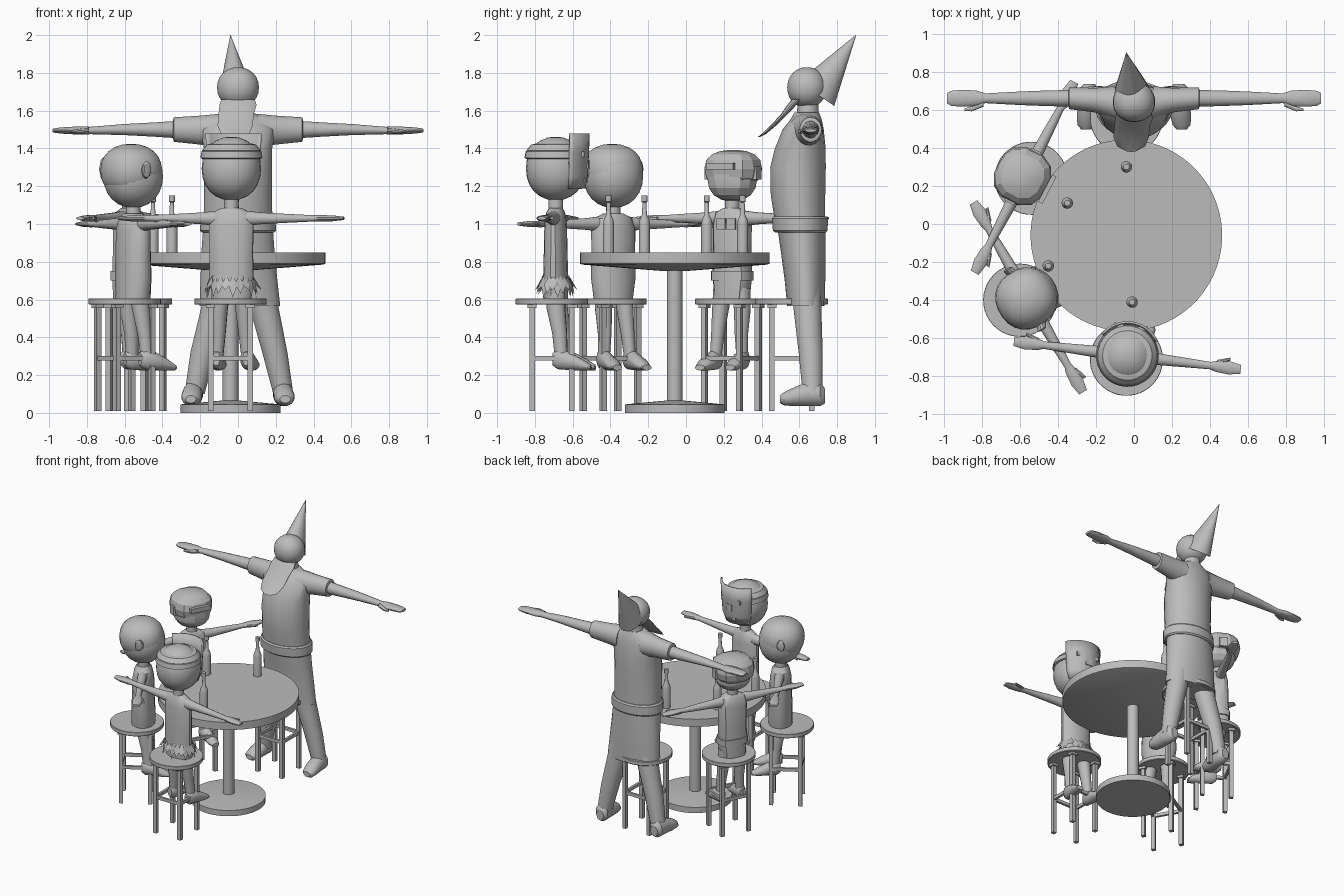
import bpy, bmesh, math
from mathutils import Matrix, Vector

grey = bpy.data.materials.new("plain grey")
grey.diffuse_color = (0.5, 0.5, 0.5, 1)
I = Matrix.Identity(4)


def place(x, y, deg=0):
    return Matrix.Translation((x, y, 0)) @ Matrix.Rotation(math.radians(deg), 4, 'Z')


def finish(name, bm, m=I, angle=35):
    bmesh.ops.transform(bm, matrix=m, verts=bm.verts)
    bmesh.ops.recalc_face_normals(bm, faces=bm.faces)
    me = bpy.data.meshes.new(name)
    bm.to_mesh(me)
    bm.free()
    me.materials.append(grey)
    ob = bpy.data.objects.new(name, me)
    bpy.context.collection.objects.link(ob)
    bpy.ops.object.select_all(action='DESELECT')
    ob.select_set(True)
    bpy.context.view_layer.objects.active = ob
    bpy.ops.object.shade_smooth_by_angle(angle=math.radians(angle))
    return ob


def loft(name, rings, m=I, axis='z', n=16, e=2.0, angle=35):
    """Rings are (x, y, z, ra, rb); e > 2 squares the section off."""
    bm = bmesh.new()
    loops = []
    for x, y, z, ra, rb in rings:
        loop = []
        for i in range(n):
            t = 2 * math.pi * (i + 0.5) / n
            c, s = math.cos(t), math.sin(t)
            a = ra * math.copysign(abs(c) ** (2 / e), c)
            b = rb * math.copysign(abs(s) ** (2 / e), s)
            d = {'z': (a, b, 0), 'x': (0, a, b), 'y': (a, 0, b)}[axis]
            loop.append(bm.verts.new(Vector((x, y, z)) + Vector(d)))
        loops.append(loop)
    for p, q in zip(loops, loops[1:]):
        for i in range(n):
            bm.faces.new((p[i], p[(i + 1) % n], q[(i + 1) % n], q[i]))
    bm.faces.new(loops[0])
    bm.faces.new(loops[-1])
    return finish(name, bm, m, angle)


def turned(name, prof, m=I, n=32):
    return loft(name, [(0, 0, z, r, r) for z, r in prof], m, n=n)


def box(name, c, size, m=I):
    bm = bmesh.new()
    bmesh.ops.create_cube(bm, size=1, matrix=Matrix.Translation(c) @ Matrix.Diagonal((*size, 1)))
    return finish(name, bm, m)


def head(name, z0, z1, rx, ry, m, e=2.0, n=20, y=0, rows=12, angle=35):
    rings = []
    c, r = (z0 + z1) / 2, (z1 - z0) / 2
    for i in range(rows + 1):
        a = -math.pi / 2 + math.pi * min(max(i / rows, 0.03), 0.97)
        k, s = math.cos(a) ** (2 / e), math.copysign(abs(math.sin(a)) ** (2 / e), math.sin(a))
        rings.append((0, y, c + r * s, rx * k, ry * k))
    loft(name, rings, m, n=n, e=e, angle=angle)


def arc_plate(name, rows, span, m, thick=0.012, n=14):
    """Curved shell facing -y; rows are (z, radius_x, radius_y)."""
    bm = bmesh.new()
    g = [[bm.verts.new((rx * math.sin(a), -ry * math.cos(a), z))
          for a in [math.radians(span) * (2 * i / n - 1) for i in range(n + 1)]] for z, rx, ry in rows]
    for p, q in zip(g, g[1:]):
        for i in range(n):
            bm.faces.new((p[i], p[i + 1], q[i + 1], q[i]))
    ob = finish(name, bm, m)
    ob.modifiers.new("thickness", 'SOLIDIFY').thickness = thick


# table
T = place(-0.04, -0.06)
turned("table_top", [(0.75, 0.05), (0.785, 0.49), (0.79, 0.503), (0.85, 0.503)], T, 64)
turned("table_column", [(0.05, 0.042), (0.78, 0.042)], T, 20)
turned("table_base", [(0.0, 0.265), (0.045, 0.265), (0.065, 0.05)], T, 40)

# bottles
for x, y in ((-0.04, 0.30), (-0.35, 0.11), (-0.45, -0.22), (-0.01, -0.41)):
    turned("bottle", [(0.85, 0.03), (1.0, 0.03), (1.025, 0.025), (1.05, 0.013), (1.115, 0.011),
                      (1.118, 0.016), (1.15, 0.016)], place(x, y), 16)


# stools
def stool(m):
    turned("stool_seat", [(0.573, 0.188), (0.577, 0.192), (0.603, 0.192), (0.605, 0.19)], m, 40)
    for sx in (-1, 1):
        for sy in (-1, 1):
            x, y = 0.105 * sx, 0.105 * sy
            box("stool_leg", (x, y, 0.295), (0.029, 0.029, 0.57), m)
            box("stool_leg_bracket", (x, y, 0.565), (0.048, 0.048, 0.02), m)
        box("stool_rail", (0.105 * sx, 0, 0.29), (0.018, 0.2, 0.024), m)
        box("stool_rail", (0, 0.105 * sx, 0.29), (0.2, 0.018, 0.024), m)


for x, y, d in ((-0.04, -0.71, 180), (-0.60, -0.40, 120), (-0.54, 0.24, 62), (-0.04, 0.56, 0)):
    stool(place(x, y, d))


# seated people: torso, arms, legs and feet
def sitter(m, az, span, w, d, e=2.0, n=16):
    loft("torso", [(0, 0, 0.6, w * 0.85, d), (0, 0, 0.72, w, d), (0, 0, 0.85, w * .97, d * .95),
                   (0, 0, az - .03, w, d * .9), (0, 0, az + .03, w * .85, d * .75),
                   (0, 0, az + .055, w * .45, d * .55)], m, n=n, e=e)
    loft("neck", [(0, 0, az, .04, .04), (0, 0, az + .14, .038, .038)], m)
    for s in (-1, 1):
        loft("arm", [(s * x, y, az + z, ry, rz) for x, y, z, ry, rz in (
            (w * .6, 0, 0, .036, .042), (.16, 0, 0, .032, .032), (.3, 0, 0, .026, .024),
            (span - .16, 0, 0, .02, .017), (span - .13, 0, 0, .03, .018), (span - .06, 0, 0, .036, .016),
            (span, 0, 0, .024, .009))], m, 'x', 12)
        loft("thumb", [(s * (span - .13), -.02, az, .015, .012),
                       (s * (span - .06), -.047, az, .009, .008)], m, 'x', 8)
        loft("leg", [(s * .055, -.005, .66, .05, .055), (s * .065, -.01, .55, .045, .05),
                     (s * .07, -.03, .42, .036, .04), (s * .08, -.04, .28, .03, .034)], m, n=12)
        loft("foot", [(s * .08, .005, .285, .02, .035), (s * .08, -.02, .285, .036, .055),
                      (s * .083, -.08, .275, .038, .05), (s * .088, -.15, .255, .044, .032),
                      (s * .09, -.2, .24, .028, .015)], m, 'y', 12)


# masked person with leaf skirt at the front
A = place(-0.035, -0.69, 173)
sitter(A, 1.03, 0.60, 0.12, 0.065)
head("head", 1.125, 1.462, .157, .157, A, 2.15, 24)
turned("head_band", [(1.345, .155), (1.35, .165), (1.385, .158), (1.39, .14)], A)
turned("head_band", [(1.385, .15), (1.39, .155), (1.42, .13), (1.425, .11)], A)
arc_plate("face_mask", [(1.19, .12, .145), (1.25, .148, .158), (1.38, .16, .165), (1.48, .165, .168)], 58, A)
box("mask_nose", (0, -.168, 1.315), (.05, .018, .05), A)
for s in (-1, 1):
    box("mask_eye", (s * .065, -.153, 1.37), (.05, .02, .03), A)
box("mask_mouth", (0, -.157, 1.235), (.1, .012, .025), A)
for i in range(22):
    a = 2 * math.pi * i / 22
    ca, sa = math.cos(a), math.sin(a)
    bm = bmesh.new()
    tw = 0.025
    k = 1 + .1 * (i % 3)
    pts = [(.112 * ca, .068 * sa, .73), (.128 * ca - tw * sa, .085 * sa + tw * ca, .68),
           (.135 * k * ca, .095 * k * sa, .61 + .02 * (i % 3)), (.128 * ca + tw * sa, .085 * sa - tw * ca, .68)]
    bm.faces.new([bm.verts.new(p) for p in pts])
    finish("skirt_leaf", bm, A)

# round-headed person on the left
B = place(-0.555, -0.385, 120)
sitter(B, 1.0, 0.575, 0.13, 0.085)
head("head", 1.085, 1.418, .157, .157, B, 2.1, 24)
head("hair_cap", 1.14, 1.424, .16, .16, B, 2.2, 24, y=.012)
for s in (-1, 1):
    loft("ear", [(s * .15, .01, 1.28, .028, .04), (s * .18, .02, 1.29, .026, .045),
                 (s * .186, .022, 1.29, .018, .033)], B, 'x', 12)

# square-headed person on the left, further back
C = place(-0.575, 0.245, 62.5)
sitter(C, 1.03, 0.565, 0.105, 0.075, 3, 12)
head("head", 1.12, 1.37, .132, .13, C, 2.3, 12, rows=8, angle=20)
head("helmet", 1.19, 1.392, .15, .145, C, 2.5, 12, y=.012, rows=8, angle=20)
box("sunglasses", (0, -.135, 1.305), (.16, .025, .035), C)
for s in (-1, 1):
    box("side_pad", (s * .145, .01, 1.27), (.02, .06, .07), C)
    box("jacket_lapel", (s * .03, -.068, 1.0), (.05, .012, .06), C)
loft("jacket_hem", [(0, 0, .7, .112, .082), (0, 0, .75, .112, .082)], C, n=12, e=3)

# tall standing person
loft("tunic", [(0, .605, .98, .185, .13), (0, .593, 1.15, .18, .145), (0, .593, 1.3, .182, .148),
               (0, .605, 1.4, .182, .135), (0, .62, 1.5, .2, .11), (0, .635, 1.55, .16, .085),
               (0, .64, 1.59, .08, .065)], n=28)
loft("coat_skirt", [(.01, .635, .565, .215, .1), (.005, .63, .7, .205, .108), (0, .62, .85, .195, .118),
                    (0, .61, .99, .185, .128)], n=28)
loft("belt", [(0, .607, .955, .194, .135), (0, .605, .965, .202, .146), (0, .603, 1.03, .2, .149),
              (0, .603, 1.04, .19, .14)], n=28)
loft("neck", [(0, .645, 1.55, .07, .06), (0, .645, 1.66, .055, .055)])
head("head", 1.615, 1.83, .112, .105, place(0, .64), 2.1, 24)
for s in (-1, 1):
    loft("sleeve", [(s * .1, .635, 1.495, .09, .09), (s * .2, .65, 1.497, .066, .078),
                    (s * .34, .66, 1.5, .058, .066), (s * .345, .66, 1.5, .04, .045)], axis='x')
    loft("arm", [(s * x, .66, z, a, b) for x, z, a, b in (
        (.3, 1.5, .045, .048), (.45, 1.5, .042, .038), (.6, 1.5, .036, .03), (.78, 1.495, .026, .02),
        (.83, 1.495, .042, .022), (.91, 1.495, .045, .019), (.96, 1.495, .04, .014),
        (.982, 1.495, .028, .009))], axis='x')
    loft("thumb", [(s * .79, .635, 1.495, .02, .015), (s * .85, .605, 1.49, .014, .012),
                   (s * .89, .6, 1.49, .007, .007)], axis='x', n=10)
    loft("leg", [(s * .1 + .01, .638, .7, .078, .078), (s * .13 + .01, .643, .55, .078, .075),
                 (s * .19 + .005, .66, .32, .068, .065), (s * .235 + .005, .67, .1, .054, .053)])
    loft("boot", [(s * .235, .735, .09, .03, .04), (s * .237, .71, .1, .052, .066), (s * .24, .64, .1, .054, .065),
                  (s * .245, .57, .085, .056, .05), (s * .25, .52, .075, .048, .036),
                  (s * .25, .497, .072, .028, .02)], axis='y')

# tilted pointed hat, narrower from side to side
tip, base = Vector((-.04, .90, 2.0)), Vector((-.01, .69, 1.69))
ax = tip - base
bm = bmesh.new()
bmesh.ops.create_cone(bm, cap_ends=False, segments=20, radius1=.115, radius2=.001, depth=ax.length)
turn = Matrix.Rotation(-math.atan2(ax.y, ax.z), 4, 'X')
finish("pointed_hat", bm, Matrix.Translation((tip + base) / 2) @ Matrix.Shear('XY', 4, (0, 0))
       @ turn @ Matrix.Shear('XY', 4, (ax.x / ax.length, 0)) @ Matrix.Diagonal((.8, 1, 1, 1)))

# beard blade hanging forward from the chin
loft("beard", [(-.015, .385, 1.46, .03, .006), (-.015, .41, 1.475, .075, .012), (-.015, .46, 1.52, .095, .016),
               (-.01, .52, 1.58, .095, .018), (0, .56, 1.63, .1, .025), (0, .59, 1.66, .09, .03)])
